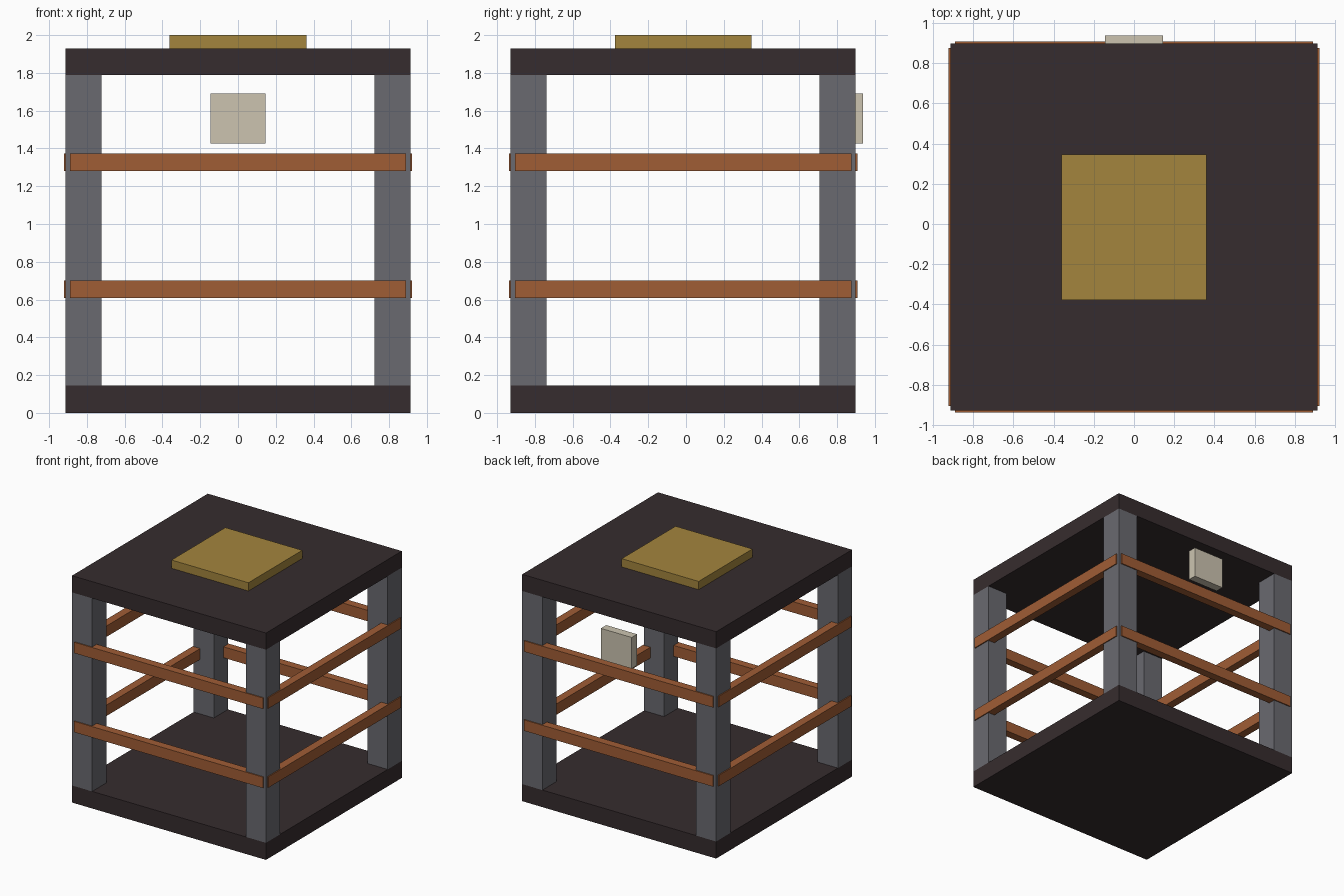
import bpy

cube = bpy.data.objects.get("Cube")
if cube:
    bpy.data.objects.remove(cube, do_unlink=True)


def material(name, rgb):
    # 8-bit display colour converted to linear
    lin = [((c / 255 + 0.055) / 1.055) ** 2.4 for c in rgb]
    m = bpy.data.materials.new(name)
    m.use_nodes = True
    m.diffuse_color = (*lin, 1)
    m.node_tree.nodes["Principled BSDF"].inputs["Base Color"].default_value = (*lin, 1)
    return m


dark = material("dark_brown", (54, 44, 46))
grey = material("steel_grey", (106, 106, 112))
copper = material("copper_orange", (160, 93, 53))
gold = material("dull_gold", (163, 133, 61))
cream = material("cream", (204, 196, 176))


def box(name, center, size, mat):
    bpy.ops.mesh.primitive_cube_add(size=1, location=center)
    ob = bpy.context.object
    ob.name = name
    ob.scale = size
    bpy.ops.object.transform_apply(location=False, rotation=False, scale=True)
    ob.data.materials.append(mat)
    return ob


CY = -0.015          # frame centre in y
HALF = 0.913         # half width of the frame
POST = 0.19
RAIL_T, RAIL_H, RAIL_L = 0.07, 0.093, 1.78
RAIL_OFF = 0.922 - RAIL_T / 2

# Base and roof slabs, raised cap
box("base_slab", (0, CY, 0.0725), (2 * HALF, 2 * HALF, 0.145), dark)
box("roof_slab", (0, CY, 1.859), (2 * HALF, 2 * HALF, 0.142), dark)
box("roof_cap", (0, CY, 1.965), (0.724, 0.724, 0.07), gold)

# Corner posts
for sx, side in ((-1, "right"), (1, "left")):
    for sy, end in ((-1, "front"), (1, "back")):
        off = HALF - POST / 2
        box(f"{end}_{side}_post", (sx * off, CY + sy * off, 0.967),
            (POST, POST, 1.645), grey)

# Two levels of rails on all four sides
for z, level in ((0.655, "lower"), (1.328, "upper")):
    for s, end, side in ((-1, "front", "right"), (1, "back", "left")):
        box(f"{level}_{end}_rail", (0, CY + s * RAIL_OFF, z),
            (RAIL_L, RAIL_T, RAIL_H), copper)
        box(f"{level}_{side}_rail", (s * RAIL_OFF, CY, z),
            (RAIL_T, RAIL_L, RAIL_H), copper)

# Panel at the back
box("back_panel", (0, 0.901, 1.558), (0.29, 0.072, 0.265), cream)
